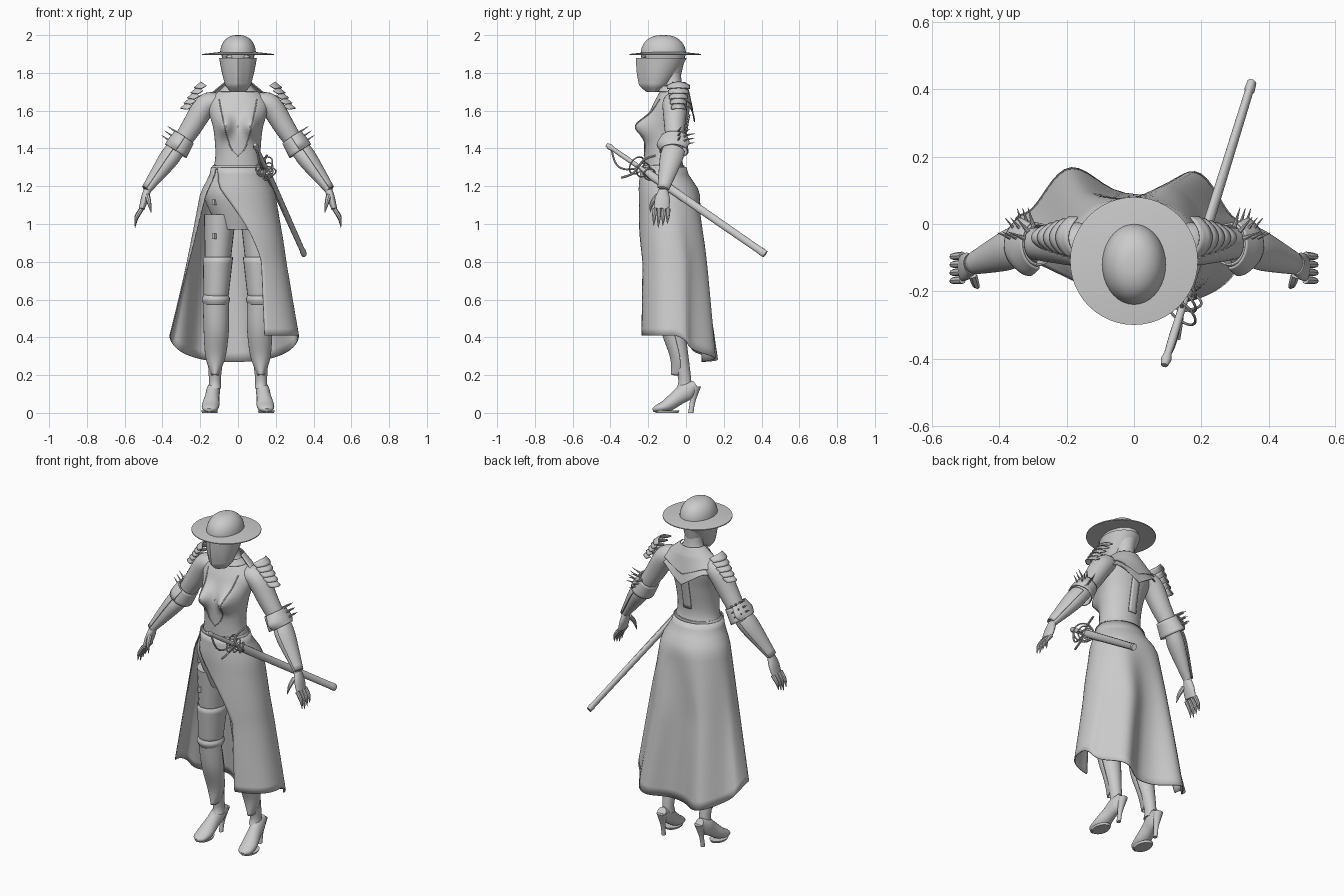
import bpy, bmesh, math
from math import sin, cos, pi, exp, sqrt
from mathutils import Vector
from mathutils.bvhtree import BVHTree

if "Cube" in bpy.data.objects:
    bpy.data.objects.remove(bpy.data.objects["Cube"])

shade = (.6, .6, .6, 1)
grey = bpy.data.materials.new("light grey")
grey.use_nodes = True
grey.diffuse_color = shade
grey.node_tree.nodes["Principled BSDF"].inputs["Base Color"].default_value = shade

SIDEWAYS, BACKWARD, UP = Vector((1, 0, 0)), Vector((0, 1, 0)), Vector((0, 0, 1))
PLATE = .006


def grid(name, rows, closed=True, capped=True, mirrored=False, thickness=0):
    """Skin rows of points into one smooth surface."""
    mesh = bmesh.new()
    verts = [[mesh.verts.new(point) for point in row] for row in rows]
    count = len(rows[0])
    for lower, upper in zip(verts, verts[1:]):
        for i in range(count if closed else count - 1):
            j = (i + 1) % count
            mesh.faces.new((lower[i], lower[j], upper[j], upper[i]))
    if closed and capped:
        mesh.faces.new(verts[0])
        mesh.faces.new(verts[-1])
    bmesh.ops.recalc_face_normals(mesh, faces=mesh.faces)
    data = bpy.data.meshes.new(name)
    mesh.to_mesh(data)
    mesh.free()
    data.materials.append(grey)
    part = bpy.data.objects.new(name, data)
    bpy.context.collection.objects.link(part)
    if thickness:
        solid = part.modifiers.new("thickness", 'SOLIDIFY')
        solid.thickness, solid.offset = thickness, 0
    if mirrored:
        part.modifiers.new("mirror", 'MIRROR')
    bpy.ops.object.select_all(action='DESELECT')
    bpy.context.view_layer.objects.active = part
    part.select_set(True)
    bpy.ops.object.shade_smooth_by_angle(angle=math.radians(40))
    return part


def smooth_path(stations, steps):
    """Catmull-Rom curve through (point, width, depth) stations."""
    keys = [Vector((*point, width, depth)) for point, width, depth in stations]
    last = len(keys) - 1
    path = []
    for i in range(last):
        before, start, end, after = (keys[max(0, min(last, i + k))] for k in (-1, 0, 1, 2))
        for step in range(steps):
            t = step / steps
            bend = (2 * before - 5 * start + 4 * end - after) * t + (3 * start - before - 3 * end + after) * t * t
            path.append(start + (end - before + bend) * t / 2)
    return path + [keys[last]]


def tube(name, stations, across=SIDEWAYS, level=False, sides=24, steps=5, arc=None, shape=None, **options):
    """Loft ellipses along a smooth path; an arc leaves the tube open."""
    path = smooth_path(stations, steps)
    start, end = arc or (0, 2 * pi)
    rows = []
    for i, station in enumerate(path):
        centre = Vector(station[:3])
        ahead, behind = path[min(i + 1, len(path) - 1)], path[max(i - 1, 0)]
        along = UP if level else Vector((ahead - behind)[:3]).normalized()
        first = (across - along * across.dot(along)).normalized()
        second = along.cross(first)
        row = []
        for k in range(sides + 1 if arc else sides):
            angle = start + (end - start) * k / sides
            point = centre + first * station[3] * cos(angle) + second * station[4] * sin(angle)
            row.append(shape(point, centre) if shape else point)
        rows.append(row)
    return grid(name, rows, closed=not arc, **options)


def ring(z, y, width, depth):
    """Station of an upright loft on the centre plane."""
    return Vector((0, y, z)), width, depth


def wire(name, points, radius, **options):
    return tube(name, [(point, radius, radius) for point in points], sides=8, **options)


def fractions(count):
    return [k / count for k in range(count + 1)]


# Hat: flat brim and domed crown
tube("hat_brim", [ring(1.91, -.11, .1, .1), ring(1.9, -.11, .19, .19), ring(1.895, -.11, .19, .19),
                  ring(1.9, -.11, .1, .1)], level=True, sides=48, steps=1)
dome = [(sin(f * 1.55), cos(f * 1.55) ** .8) for f in fractions(9)]
tube("hat_crown", [ring(1.9 + .1 * rise, -.12, .095 * size, .12 * size) for rise, size in dome], level=True, sides=36)

# Head and pointed face mask with a centre ridge
tube("head", [ring(1.77, -.1, .05, .07), ring(1.86, -.12, .08, .11), ring(1.91, -.12, .09, .12)], level=True)


def ridge(point, centre):
    if point.y < centre.y:
        point.y -= .02 * max(0, 1 - abs(point.x) / .04)
    return point


tube("face_mask", [ring(1.7 + .18 * f, -.17 + .05 * f, .04 + .06 * sqrt(f), .02 + .105 * sqrt(f))
                   for f in fractions(6)], level=True, sides=36, shape=ridge)
eye = Vector((.04, -.22, 1.885))
tube("eyes", [(eye + SIDEWAYS * .025 * f, .01 - .008 * abs(f), .01 - .008 * abs(f)) for f in (-1, 0, 1)],
     across=BACKWARD, mirrored=True)


# Torso with the bust shaped into the loft
def bust(point, centre):
    if point.y < centre.y:
        sideways, height = (abs(point.x) - .07) / .04, (point.z - 1.52) / .055
        point.y -= .07 * exp(-sideways ** 2 - height ** 2)
    return point


torso = tube("torso", [ring(.97, -.1, .1, .09), ring(1.15, -.09, .18, .15), ring(1.27, -.11, .14, .11),
                       ring(1.36, -.12, .12, .1), ring(1.5, -.11, .13, .11), ring(1.62, -.08, .16, .1),
                       ring(1.68, -.07, .13, .08), ring(1.74, -.07, .06, .05), ring(1.84, -.08, .05, .05)],
             level=True, sides=64, steps=8, shape=bust)
skin = BVHTree.FromPolygons([v.co for v in torso.data.vertices], [p.vertices for p in torso.data.polygons])


def on_torso(x, z, facing, lift):
    hit = skin.ray_cast(Vector((x, facing, z)), -BACKWARD * facing)[0]
    return hit + BACKWARD * facing * lift


# Neckline, back strip, collar, waist band
wire("neckline_seam", [on_torso(.1 * sqrt(f), 1.36 + .3 * f, -1, .001) for f in fractions(8)], .003, mirrored=True)
grid("back_strip", [[on_torso(.05 * (g - .5), 1.38 + .2 * f, 1, PLATE) for g in fractions(3)]
                    for f in fractions(9)], closed=False, thickness=PLATE)


def pointed_back(point, centre):
    fall = max(0, 1.7 - centre.z)
    return point - UP * fall * max(0, 1 - abs(point.x) / .12)


for layer in range(2):
    tube("collar_yoke_%d" % layer, [ring(1.75 - .1 * f - .03 * layer, -.065 - .01 * f, .07 + .12 * f,
                                         .06 + .05 * f + .01 * layer) for f in fractions(3)],
         level=True, arc=(-.15, pi + .15), thickness=PLATE, shape=pointed_back)
tube("neck_collar", [ring(1.7, -.07, .1, .08), ring(1.73, -.07, .07, .065)], level=True, capped=False, thickness=PLATE)
tube("waist_band", [ring(1.29, -.12, .14, .11), ring(1.31, -.12, .13, .11)], level=True, capped=False, thickness=PLATE)


# Wrapped skirt, open over the right leg, with folds at the back
def power(value):
    return math.copysign(abs(value) ** .8, value)


def hem(angle):
    behind = max(0, -cos(angle))
    fold = .05 * behind * cos(6 * (angle - 3.6))
    return Vector((.34 * power(sin(angle)) - .02, fold - .055 - .19 * power(cos(angle)), .41 - .14 * behind))


rows = []
for fall in fractions(24):
    height = 1.3 - .9 * fall
    spread = max(0, 1.2 - height) / .8
    swell = sin(min(1, fall * 6) * pi / 2) ** 2
    opening = min(.6, 2.7 * fall - .9)
    row = []
    for f in fractions(64):
        angle = opening + (2 * pi - 1 - opening) * f
        point = Vector(((.14 + .05 * swell) * sin(angle), .03 * swell - .12 - (.12 + .04 * swell) * cos(angle), height))
        edge = hem(.4 + 4.4 * f)
        edge.z = height + (edge.z - .4) * spread
        row.append(point.lerp(edge, spread))
    rows.append(row)
grid("skirt", rows, closed=False, thickness=PLATE)

# Arms
chest_side, shoulder = Vector((.1, -.07, 1.64)), Vector((.17, -.06, 1.63))
elbow, forearm = Vector((.32, -.06, 1.4)), Vector((.37, -.08, 1.33))
wrist, knuckles = Vector((.48, -.12, 1.18)), Vector((.51, -.13, 1.08))
limb = dict(across=BACKWARD, mirrored=True)
tube("arms", [(chest_side, .05, .05), (shoulder, .065, .06), (shoulder.lerp(elbow, .5), .055, .055),
              (elbow, .045, .045), (forearm, .05, .045), (wrist, .025, .02)], **limb)

# Hands with clawed fingers
tube("hands", [(wrist, .025, .02), (wrist.lerp(knuckles, .5), .04, .02), (knuckles, .04, .015)], **limb)
for finger in range(4):
    root = knuckles + BACKWARD * (.024 * finger - .036)
    tip = root + Vector((.035, -.005, .01 * abs(finger - 1) - .1))
    middle = root.lerp(tip, .5) + SIDEWAYS * .01
    tube("finger_%d" % finger, [(root, .012, .012), (middle, .01, .01), (tip, .001, .001)], sides=8, **limb)
thumb = wrist + Vector((0, -.03, -.03))
tube("thumbs", [(thumb, .014, .014), (thumb + Vector((-.01, -.03, -.04)), .011, .011),
                (thumb + Vector((-.02, -.04, -.09)), .001, .001)], sides=8, **limb)

# Elbow cuffs with wings, forearm guards, spikes
down, outward = Vector((.55, 0, -.83)), Vector((.83, 0, .55))
cuff_top = shoulder.lerp(elbow, .75)
cuff_end = elbow.lerp(forearm, .2)
tube("elbow_cuffs", [(cuff_top, .06, .055), (cuff_end, .075, .065)], capped=False, thickness=PLATE, **limb)
tube("elbow_wings", [(cuff_top, .07, .06), (cuff_top.lerp(cuff_end, .6), .09, .065), (cuff_end, .07, .065)],
     arc=(.5, pi), thickness=PLATE, **limb)
tube("forearm_guards", [(cuff_end, .06, .055), (forearm, .06, .055), (wrist, .03, .03)],
     arc=(.3, pi - .3), thickness=PLATE, **limb)
for row in range(3):
    for column in range(3):
        angle = .35 + .45 * row
        aim = BACKWARD * cos(angle) + outward * sin(angle)
        base = cuff_top.lerp(cuff_end, column / 3) + aim * .055
        tube("elbow_spike_%d_%d" % (row, column), [(base, .007, .007), (base + aim * .06, .001, .001)],
             sides=8, steps=1, mirrored=True)

# Layered shoulder plates
for layer in range(5):
    half = .06 - .006 * layer
    top = Vector((.185, -.04, 1.745)) + down * .033 * layer
    grid("shoulder_plate_%d" % layer,
         [[top + down * .046 * f * (1 - .35 * g * g) + BACKWARD * half * g + outward * (.012 + .014 * f - .034 * g * g)
           for g in (2 * h - 1 for h in fractions(10))] for f in fractions(3)],
         closed=False, thickness=PLATE, mirrored=True)

# Legs, boot tops, knee rims, shin plates
hip, knee = Vector((.095, -.09, 1.05)), Vector((.117, -.09, .6))
calf, ankle = Vector((.115, -.065, .44)), Vector((.122, -.01, .2))
thigh = knee.lerp(hip, .5)
limb = dict(level=True, mirrored=True)
tube("legs", [(hip, .085, .11), (thigh, .07, .085), (knee, .058, .06), (calf, .056, .06),
              (ankle, .033, .035), (ankle - UP * .07, .033, .04)], **limb)
tube("boot_tops", [(thigh, .077, .092), (knee, .062, .066)], capped=False, thickness=PLATE, **limb)
tube("knee_rims", [(knee + UP * .025 * f, .072 - .01 * abs(f), .075 - .01 * abs(f)) for f in (-1, 0, 1)],
     capped=False, thickness=PLATE, **limb)
tube("shin_plates", [(knee, .066, .066), (calf, .064, .066), (calf.lerp(ankle, .6), .05, .05),
                     (ankle - BACKWARD * .02, .015, .045)], arc=(pi, 2 * pi), thickness=PLATE, **limb)
for buckle, height in enumerate((.92, 1.1)):
    spot = Vector((-.125, -.19, height))
    tube("thigh_buckle_%d" % buckle, [(spot, .012, .012), (spot + UP * .03, .012, .012)], level=True, sides=4, steps=1)

# High-heeled shoes
heel, ball, toe = Vector((.125, .05, .15)), Vector((.145, -.1, .04)), Vector((.153, -.175, .015))
tube("shoes", [(heel, .026, .024), (heel.lerp(ball, .3), .036, .048), (heel.lerp(ball, .6), .038, .042),
               (ball, .046, .034), (ball.lerp(toe, .7), .038, .02), (toe, .012, .01)], mirrored=True)
heel_tip = Vector((.13, .025, 0))
tube("heels", [(heel - UP * .01, .03, .03), (heel.lerp(heel_tip, .6), .013, .015), (heel_tip, .012, .014)],
     sides=12, **limb)
sole = Vector((.15, -.1, 0))
tube("shoe_soles", [(sole, .04, .06), (sole + UP * .012, .045, .065)], steps=1, **limb)

# Sword in its scabbard
pommel, point_end = Vector((.09, -.42, 1.42)), Vector((.35, .42, .84))
length = (point_end - pommel).normalized()
over = length.cross(SIDEWAYS).normalized()
beside = length.cross(over)


def on_sword(t, high=0, wide=0):
    return pommel.lerp(point_end, t) + over * high + beside * wide


def rod(name, *stations):
    tube(name, [(on_sword(t), width, depth) for t, width, depth in stations], sides=12, steps=1)


rod("scabbard", (.24, .017, .022), (.97, .013, .019), (.975, .016, .021), (1, .014, .019))
rod("sword_grip", (.02, .011, .011), (.1, .013, .013), (.25, .011, .011))
rod("sword_pommel", (0, .01, .01), (.02, .016, .016), (.05, .01, .01))

# Swept sword guard
wire("crossguard", [on_sword(.2 + .04 * f ** 3, -.1 * f) for f in (-1, -.5, 0, .5, 1)], .006)
wire("knuckle_bow", [on_sword(.03 + .18 * f, .06 * sin(f * pi)) for f in fractions(6)], .005)
for loop in range(3):
    spot, radius = .19 + .04 * loop, .05 - .01 * loop
    turns = [2 * pi * f for f in fractions(16)]
    wire("guard_ring_%d" % loop, [on_sword(spot + .02 * sin(a), radius * cos(a), radius * sin(a)) for a in turns],
         .004, across=length, steps=2)
for side in (-1, 1):
    wire("guard_arm_left" if side > 0 else "guard_arm_right",
         [on_sword(.19 + .09 * f, .02 * f, .05 * side * sin(f * pi)) for f in fractions(6)], .004)
